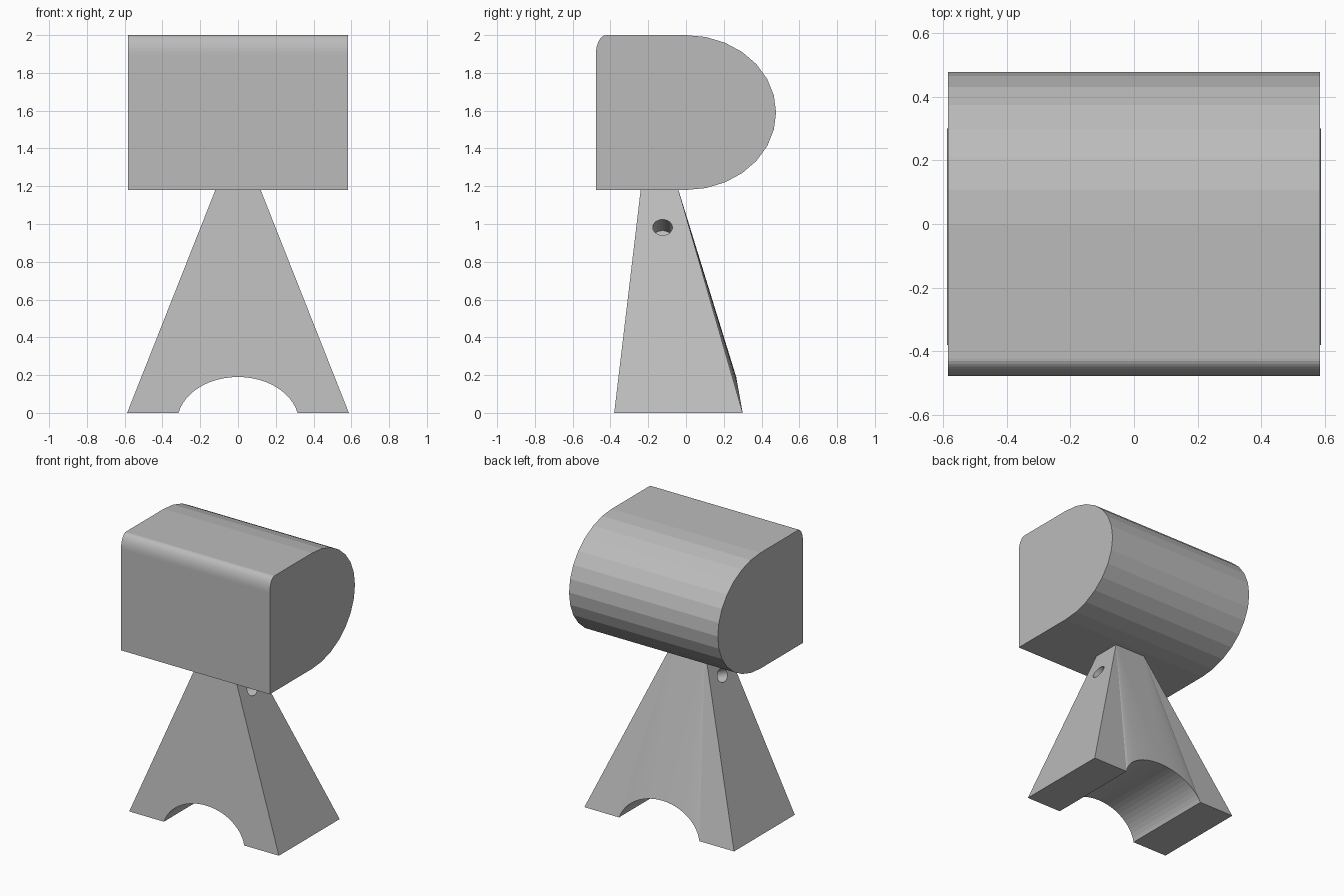
import bpy, bmesh
from math import sin, cos, pi, asin, atan2
from mathutils import Vector, Matrix

cube = bpy.data.objects.get("Cube")
if cube:
    bpy.data.objects.remove(cube, do_unlink=True)

grey = bpy.data.materials.new("plain grey")
grey.use_nodes = True
grey.diffuse_color = (0.5, 0.5, 0.5, 1)
grey.node_tree.nodes["Principled BSDF"].inputs["Base Color"].default_value = (0.5, 0.5, 0.5, 1)


def make_object(name, bm):
    bmesh.ops.recalc_face_normals(bm, faces=bm.faces)
    mesh = bpy.data.meshes.new(name)
    bm.to_mesh(mesh)
    bm.free()
    mesh.materials.append(grey)
    obj = bpy.data.objects.new(name, mesh)
    bpy.context.collection.objects.link(obj)
    return obj


def bridge(bm, a, b):
    """Join two matching closed loops with quads."""
    for i in range(len(a)):
        j = (i + 1) % len(a)
        bm.faces.new((a[i], a[j], b[j], b[i]))


# Head: flat front, softened top front edge, round back, extruded along x
base, top, mid = 1.18, 2.0, 1.59
profile = [(-0.477, base)]
for i in range(11):
    a = pi / 2 * i / 10
    profile.append((-0.422 - 0.055 * cos(a), 1.9 + 0.1 * sin(a)))
for i in range(15):
    a = pi * i / 14
    profile.append((0.477 * sin(a), mid + (top - mid) * cos(a)))
bm = bmesh.new()
ends = [[bm.verts.new((x, y, z)) for y, z in profile] for x in (-0.583, 0.583)]
for loop in ends:
    bm.faces.new(loop)
bridge(bm, *ends)
make_object("head", bm)

# Stand: tapered block with an arch cut through its foot
half_foot, half_top = 0.587, 0.12
steps = 24
rise, sink = 0.24, 0.05
start = asin(sink / rise)
radius = 0.315 / cos(start)
arch = []
for i in range(steps + 1):
    a = pi - start - (pi - 2 * start) * i / steps
    arch.append((radius * cos(a), max(0, rise * sin(a) - sink)))
outline = [(-half_foot, 0)] + arch + [(half_foot, 0), (half_top, base), (-half_top, base)]
bm = bmesh.new()
sides = []
for foot_y, top_y, arch_slope in ((-0.38, -0.24, 0.119), (0.30, -0.04, -0.18)):
    loop = []
    for x, z in outline:
        y = top_y if z == base else foot_y + arch_slope * z
        loop.append(bm.verts.new((x, y, z)))
    sides.append(loop)
    # Fan each half of the arch to its upper corner
    right, left = loop[-2], loop[-1]
    lower = loop[:-2]
    half = len(lower) // 2
    for i in range(len(lower) - 1):
        bm.faces.new((lower[i], lower[i + 1], left if i < half else right))
    bm.faces.new((lower[half], right, left))
bridge(bm, *sides)
stand = make_object("stand", bm)

# Blind holes, square to the two sloping sides
slope = atan2(half_foot - half_top, base)
for side, label in ((1, "left"), (-1, "right")):
    z = 0.982
    x = half_foot - (half_foot - half_top) * z / base
    normal = Vector((side * cos(slope), 0, sin(slope)))
    across = Vector((0, 1, 0))
    up = normal.cross(across)
    turn = Matrix((across, up, normal)).transposed().to_4x4()
    place = Matrix.Translation((side * x, -0.124, z)) @ turn @ Matrix.Diagonal((0.052, 0.045, 1, 1))
    bm = bmesh.new()
    bmesh.ops.create_cone(bm, cap_ends=True, segments=24, radius1=1, radius2=1, depth=0.32, matrix=place)
    cutter = make_object(label + "_hole_cutter", bm)
    cutter.hide_render = True
    cutter.hide_viewport = True
    cut = stand.modifiers.new(label + " hole", "BOOLEAN")
    cut.operation = "DIFFERENCE"
    cut.solver = "EXACT"
    cut.object = cutter
